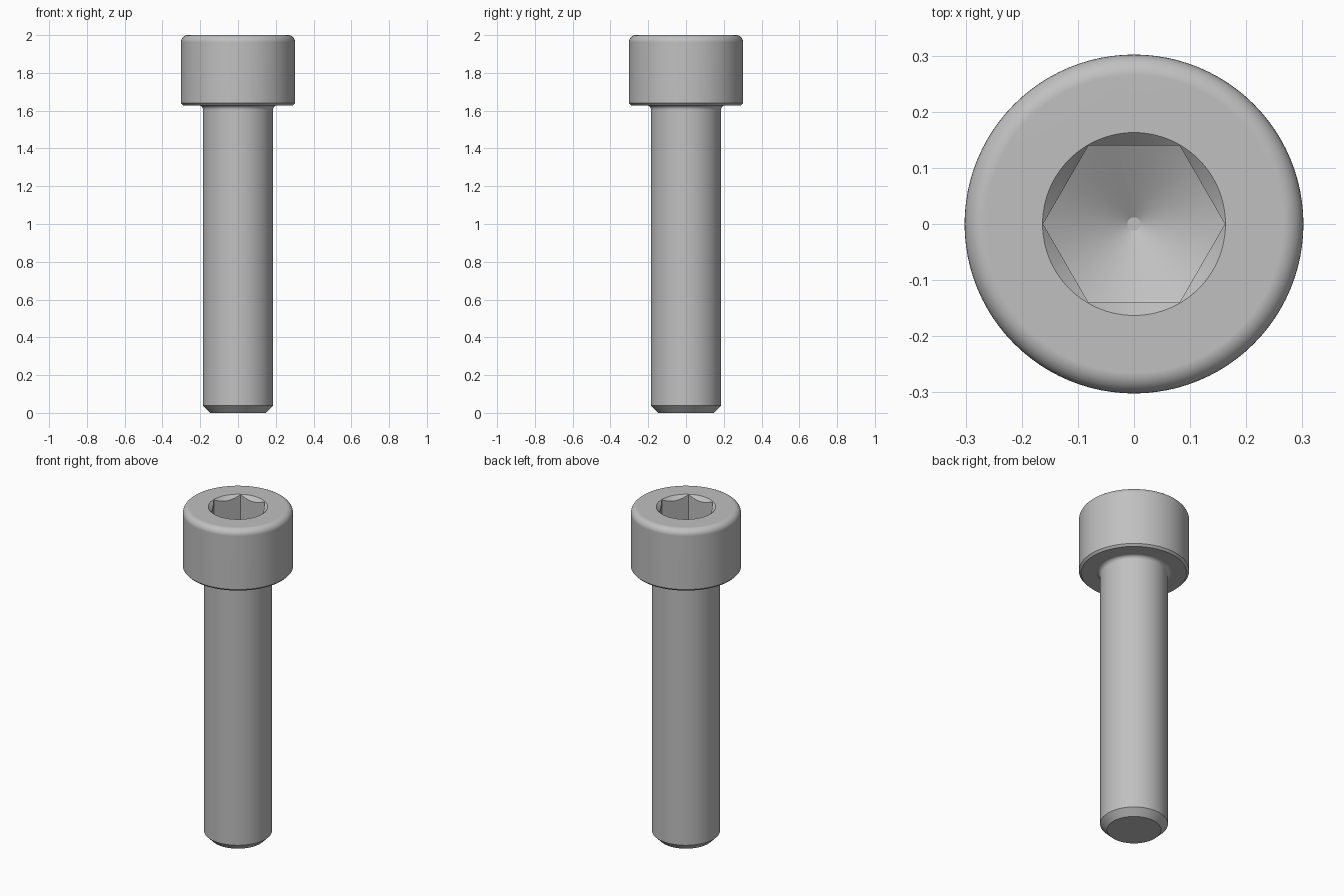
import bpy, bmesh, math
from mathutils import Matrix

if "Cube" in bpy.data.objects:
    bpy.data.objects.remove(bpy.data.objects["Cube"], do_unlink=True)

SEGMENTS = 96
HEAD_R, SHANK_R, UNDER_Z, TOP_Z = 0.302, 0.186, 1.628, 2.0
CORNER_R, SOCKET_Z = 0.162, 1.814

steel = bpy.data.materials.new("steel grey")
steel.use_nodes = True
colour = (0.53, 0.53, 0.53, 1)
steel.diffuse_color = colour
steel.node_tree.nodes["Principled BSDF"].inputs["Base Color"].default_value = colour


def arc(cx, cz, r, start, end, steps=8):
    """Points (radius, height) along an arc, angles in degrees."""
    angles = [math.radians(start + (end - start) * i / steps) for i in range(steps + 1)]
    return [(cx + r * math.cos(a), cz + r * math.sin(a)) for a in angles]


def lathe(name, profile, sides=SEGMENTS):
    """Closed solid turned about z from a bottom-to-top profile."""
    bm = bmesh.new()
    rings = []
    for r, z in profile:
        ring = [bm.verts.new((r * math.cos(t), r * math.sin(t), z))
                for t in (math.tau * i / sides for i in range(sides))]
        rings.append(ring)
    for a, b in zip(rings, rings[1:]):
        for i in range(sides):
            j = (i + 1) % sides
            bm.faces.new((a[i], a[j], b[j], b[i]))
    bm.faces.new(rings[0][::-1])
    bm.faces.new(rings[-1])
    mesh = bpy.data.meshes.new(name)
    bm.to_mesh(mesh)
    bm.free()
    mesh.materials.append(steel)
    obj = bpy.data.objects.new(name, mesh)
    bpy.context.collection.objects.link(obj)
    return obj


def combine(obj, tool, operation):
    """Apply a boolean and discard the tool."""
    bpy.context.view_layer.objects.active = obj
    mod = obj.modifiers.new("cut", "BOOLEAN")
    mod.operation, mod.solver, mod.object = operation, "EXACT", tool
    bpy.ops.object.modifier_apply(modifier=mod.name)
    bpy.data.objects.remove(tool, do_unlink=True)


# Screw body: chamfered tip, shank, neck fillet, head with rounded top rim
neck, rim, edge = 0.022, 0.037, 0.012
profile = [(0.148, 0), (SHANK_R, 0.038)]
profile += arc(SHANK_R + neck, UNDER_Z - neck, neck, 180, 90)
profile += [(HEAD_R - edge, UNDER_Z), (HEAD_R, UNDER_Z + edge)]
profile += arc(HEAD_R - rim, TOP_Z - rim, rim, 0, 90)
screw = lathe("socket_head_screw", profile)

# Hexagonal socket with a drilled cone floor
socket = lathe("hex_socket", [(CORNER_R, 1.6), (CORNER_R, 2.1)], 6)
slope = math.tan(math.radians(30))
wide, tip = 0.2, 0.012
drill = lathe("drill_cone", [(tip, SOCKET_Z - (CORNER_R - tip) * slope),
                             (wide, SOCKET_Z + (wide - CORNER_R) * slope), (wide, 2.2)])
combine(socket, drill, "INTERSECT")
combine(screw, socket, "DIFFERENCE")

# Countersunk mouth of the socket
mouth = CORNER_R + 0.001
combine(screw, lathe("countersink", [(mouth - 0.1, TOP_Z - 0.1), (mouth + 0.05, TOP_Z + 0.05)]),
        "DIFFERENCE")

# Smooth turned surfaces, crisp machined edges
bpy.ops.object.select_all(action="DESELECT")
screw.select_set(True)
bpy.context.view_layer.objects.active = screw
bpy.ops.object.shade_smooth_by_angle(angle=math.radians(25))
weighted = screw.modifiers.new("weighted_normals", "WEIGHTED_NORMAL")
weighted.keep_sharp = True
